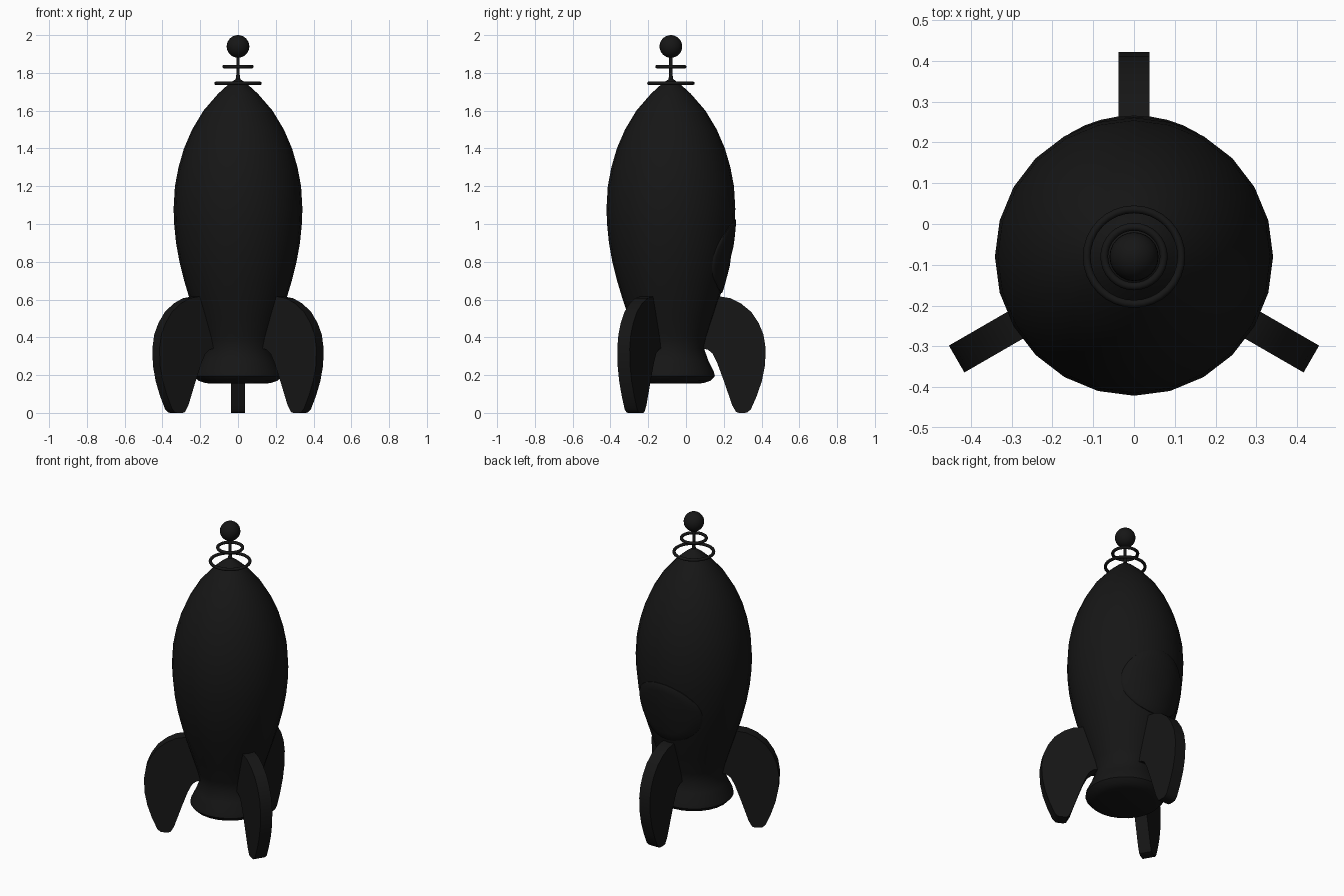
import bpy, bmesh, math
from mathutils import Matrix

if "Cube" in bpy.data.objects:
    bpy.data.objects.remove(bpy.data.objects["Cube"])

CY = -0.08      # body axis offset in y
SEG = 24

black = bpy.data.materials.new("black")
black.diffuse_color = (0.008, 0.008, 0.008, 1)
black.use_nodes = True
black.node_tree.nodes["Principled BSDF"].inputs["Base Color"].default_value = black.diffuse_color


def finish(name, bm, angle=40):
    bmesh.ops.recalc_face_normals(bm, faces=bm.faces[:])
    me = bpy.data.meshes.new(name)
    bm.to_mesh(me)
    bm.free()
    ob = bpy.data.objects.new(name, me)
    bpy.context.collection.objects.link(ob)
    me.materials.append(black)
    bpy.ops.object.select_all(action='DESELECT')
    bpy.context.view_layer.objects.active = ob
    ob.select_set(True)
    bpy.ops.object.shade_smooth_by_angle(angle=math.radians(angle))
    return ob


def lathe(name, profile, seg=SEG):
    bm = bmesh.new()
    vs = [bm.verts.new((r, CY, z)) for r, z in profile]
    es = [bm.edges.new(p) for p in zip(vs, vs[1:])]
    bmesh.ops.spin(bm, geom=vs + es, cent=(0, CY, 0), axis=(0, 0, 1),
                   angle=2 * math.pi, steps=seg, use_merge=True)
    bmesh.ops.remove_doubles(bm, verts=bm.verts[:], dist=0.0005)
    return finish(name, bm)


# Hull with flared nozzle
HULL = [(0, .155), (.17, .157), (.21, .17), (.233, .195), (.227, .22), (.197, .28),
        (.176, .34), (.19, .4), (.222, .5), (.255, .6), (.285, .7), (.31, .8),
        (.328, .9), (.338, 1.0), (.341, 1.08), (.334, 1.2), (.315, 1.3),
        (.286, 1.4), (.243, 1.5), (.183, 1.6), (.105, 1.69), (.05, 1.74),
        (.022, 1.76), (0, 1.775)]
lathe("hull", HULL)


def hull_radius(z):
    for (r0, z0), (r1, z1) in zip(HULL, HULL[1:]):
        if z0 <= z <= z1:
            return r0 + (r1 - r0) * (z - z0) / (z1 - z0)


# Round hatch: thin raised patch hugging the back of the hull
bm = bmesh.new()


def hatch_point(t, a, lift):
    x, z = .22 * t * math.cos(a), .83 + .195 * t * math.sin(a)
    r = hull_radius(z) + lift
    return bm.verts.new((x, CY + math.sqrt(r * r - x * x), z))


angles = [2 * math.pi * i / 32 for i in range(32)]
steps = [(.25, .007), (.5, .007), (.75, .007), (.97, .007), (1, .003), (1, -.015)]
rings = [[hatch_point(t, a, h) for a in angles] for t, h in steps]
bm.faces.new(rings[0])
for a, b in zip(rings, rings[1:]):
    for i in range(32):
        j = (i + 1) % 32
        bm.faces.new((a[i], a[j], b[j], b[i]))
finish("hatch", bm)

# Three fins around the hull, outline as (radius, z)
FIN = [(.15, .6), (.255, .617), (.315, .607), (.37, .58), (.425, .535), (.465, .475),
       (.49, .415), (.502, .34), (.498, .25), (.482, .17), (.455, .09), (.424, .02),
       (.405, .002), (.39, 0), (.36, 0), (.345, .005), (.325, .04), (.28, .17),
       (.245, .265), (.22, .315), (.195, .335), (.15, .345)]
for k in range(3):
    bm = bmesh.new()
    f = bm.faces.new([bm.verts.new((r, -.038, z)) for r, z in FIN])
    ext = bmesh.ops.extrude_face_region(bm, geom=[f], use_keep_orig=True)
    bmesh.ops.translate(bm, vec=(0, .076, 0),
                        verts=[v for v in ext['geom'] if isinstance(v, bmesh.types.BMVert)])
    ang = math.radians(90 + 120 * k)
    bm.transform(Matrix.Translation((0, CY, 0)) @ Matrix.Rotation(ang, 4, 'Z'))
    finish("fin_%d" % (k + 1), bm)

# Antenna: rod, two rings and a ball
lathe("antenna_rod", [(0, 1.74), (.016, 1.745), (.009, 1.79), (.009, 1.9), (0, 1.9)], 12)
for name, r, z in (("large_ring", .116, 1.745), ("small_ring", .073, 1.833)):
    bpy.ops.mesh.primitive_torus_add(location=(0, CY, z), major_radius=r, minor_radius=.0095,
                                     major_segments=32, minor_segments=10)
    ob = bpy.context.object
    ob.name = name
    ob.data.materials.append(black)
    bpy.ops.object.shade_smooth()
bpy.ops.mesh.primitive_uv_sphere_add(segments=24, ring_count=16, radius=.06,
                                     location=(0, CY, 1.94))
ball = bpy.context.object
ball.name = "antenna_ball"
ball.data.materials.append(black)
bpy.ops.object.shade_smooth()
